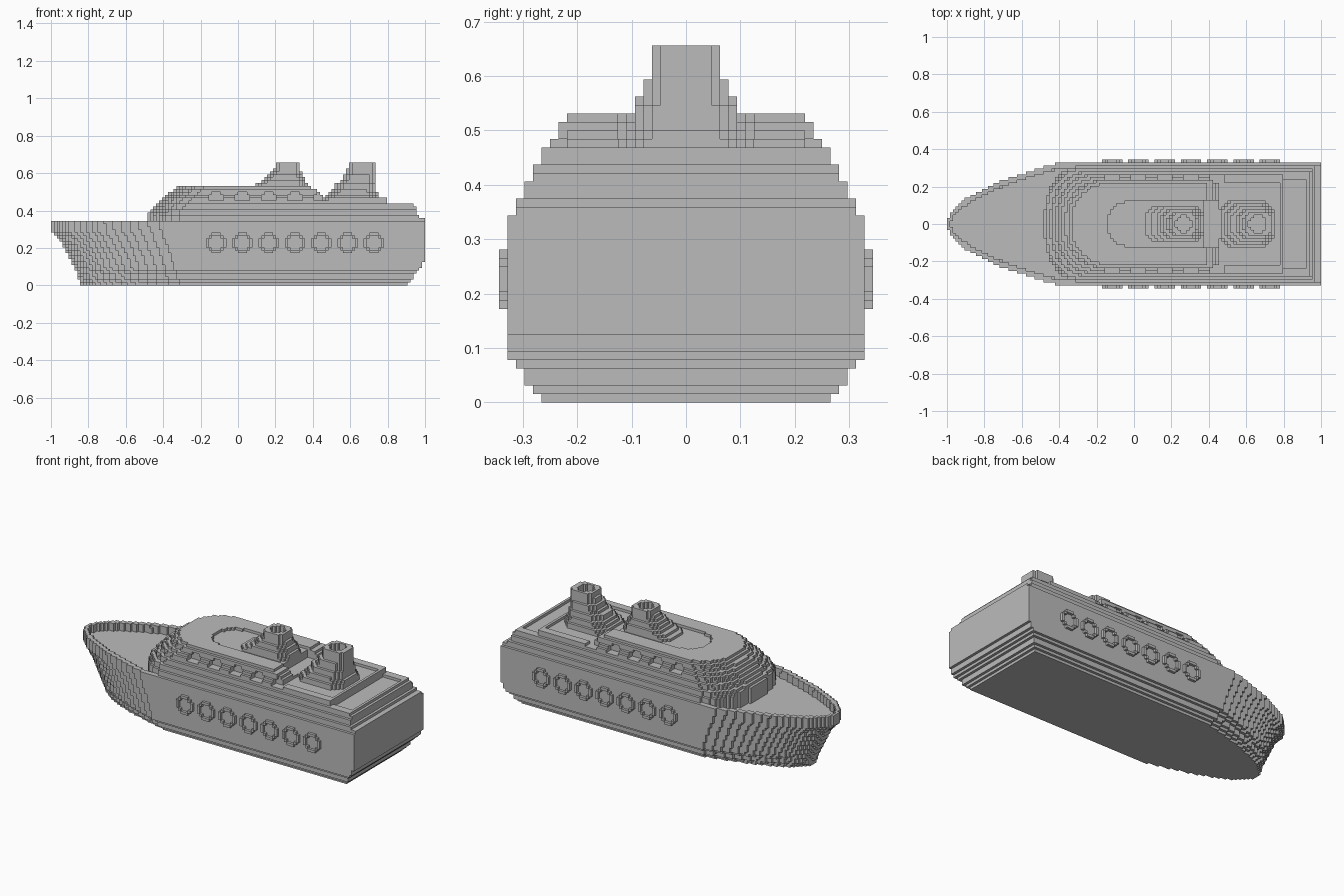
import bpy
from math import floor

cube = bpy.data.objects.get("Cube")
if cube:
    bpy.data.objects.remove(cube, do_unlink=True)

V = 1 / 64                      # block size
NX, NY, NZ = 128, 22, 42        # blocks along, to each side, upward

grey = bpy.data.materials.new("Plain grey")
grey.use_nodes = True
COLOUR = (0.5, 0.5, 0.5, 1)
grey.diffuse_color = COLOUR
grey.node_tree.nodes["Principled BSDF"].inputs["Base Color"].default_value = COLOUR

# the two axes spanning each face direction
AXES = ((1, 2), (2, 0), (0, 1))


def build(name, inside, z_range=(0, NZ)):
    """Fill every block whose centre passes the test and keep the outer skin."""
    blocks = {(i, j, k)
              for i in range(NX) for j in range(-NY, NY) for k in range(*z_range)
              if inside(-1 + (i + .5) * V, abs(j + .5) * V, k)}
    index, faces = {}, []
    for block in blocks:
        for axis in range(3):
            a, b = AXES[axis]
            for side in (0, 1):
                other = list(block)
                other[axis] += 2 * side - 1
                if tuple(other) in blocks:
                    continue
                loop = []
                for u, v in ((0, 0), (1, 0), (1, 1), (0, 1)):
                    p = list(block)
                    p[axis] += side
                    p[a] += u
                    p[b] += v
                    loop.append(index.setdefault(tuple(p), len(index)))
                faces.append(loop if side else loop[::-1])
    mesh = bpy.data.meshes.new(name)
    mesh.from_pydata([(i * V - 1, j * V, k * V) for i, j, k in index], [], faces)
    mesh.materials.append(grey)
    obj = bpy.data.objects.new(name, mesh)
    bpy.context.collection.objects.link(obj)
    return obj


# ---- hull: flared bow, chined bottom, stepped stern, sunken foredeck
HULL_HALF = (17, 18, 19, 19, 20)
HULL_STERN = (122, 123, 124, 124, 125, 126, 127, 127)


def hull_half(x, k):
    z = (k + .5) * V
    stem = -1 + .16 * max(0, 1 - z / .28) ** .65
    shoulder = -.28 - .12 * z / .34
    t = (x - stem) / (shoulder - stem)
    full = (HULL_HALF[k] if k < len(HULL_HALF) else 21) * V
    return full * min(1, t) ** .5 if t > 0 else 0


def hull(x, y, k):
    stern = HULL_STERN[k] if k < len(HULL_STERN) else NX
    if x > -1 + stern * V or y > hull_half(x, k):
        return False
    foredeck = k >= 19 and x < -.2 and y < hull_half(x - V, k) - 1.6 * V
    return not foredeck


build("hull", hull, (0, 22))

# ---- superstructure tiers: top level, half width, front x, rear x
TIERS = (
    (23, 20, -.48, 1.0), (24, 20, -.48, .97), (25, 19, -.48, .955),
    (26, 19, -.47, .955), (27, 18, -.45, .955), (28, 18, -.44, .94),
    (29, 17, -.42, .80), (30, 17, -.41, .80), (31, 16, -.39, .45),
    (32, 15, -.37, .44), (33, 15, -.35, .42), (34, 14, -.33, .39),
)
WINDOWS = [56 + 9 * n for n in range(7)]


def rounded_front(x, half, front, rear, length=.24, power=2.5):
    if not front < x < rear:
        return 0
    t = min(1, (x - front) / length)
    return half * (1 - (1 - t) ** power) ** (1 / power)


def superstructure(x, y, k):
    top, half, front, rear = next(t for t in TIERS if k < t[0])
    if y > rounded_front(x, half * V, front, rear):
        return False
    if k == 27 and .80 < x < .92 and y < .235:      # aft deck well
        return False
    if k == 29 and .45 < x < .78 and y < .225:      # funnel deck well
        return False
    if k >= 30 and x > .38 and y < .125:            # gap behind the roof
        return False
    if k == 33 and y < rounded_front(x, .122, -.14, .40, .12, 2):   # roof inset
        return False
    if 29 <= k <= 31 and y > 14 * V:                # upper window openings
        i = floor((x + 1) / V)
        if any(abs(i - c) <= (1 if k == 31 else 2) for c in WINDOWS[:5]):
            return False
    return True


build("superstructure", superstructure, (19, 34))


# ---- funnels: rings of (top level, front x, rear x, half width in blocks)
def funnel(name, base, rings, mouth):
    def inside(x, y, k):
        _, front, rear, half = next(r for r in rings if k < r[0])
        a, b = (rear - front) / 2, half * V
        dx = abs(x - (front + rear) / 2)
        if dx > a or y > b or dx + y > a + b - .5 * b:
            return False
        mx = abs(x - mouth)
        return not (k >= rings[-1][0] - 3 and mx < .045 and y < .04 and mx + y < .06)
    build(name, inside, (base, rings[-1][0]))


funnel("forward_funnel", 33, (
    (34, .06, .38, 6), (35, .09, .37, 6), (36, .12, .36, 6), (37, .14, .36, 5),
    (38, .16, .35, 5), (39, .175, .34, 4), (40, .19, .33, 4), (42, .20, .33, 4)), .265)
funnel("aft_funnel", 29, (
    (30, .45, .75, 8), (31, .465, .75, 8), (32, .48, .75, 7), (33, .50, .74, 7),
    (35, .52, .735, 6), (36, .54, .735, 5), (38, .56, .735, 5), (40, .58, .735, 4),
    (42, .59, .735, 4)), .66)


# ---- porthole rims along both sides
def porthole(x, y, k):
    if not 21 * V < y < 22 * V:
        return False
    i = floor((x + 1) / V)
    for c in WINDOWS:
        dx, dz = abs(i - c), abs(k - 14)
        if max(dx, dz) <= 3 and dx + dz <= 4:
            return max(dx, dz) == 3 or dx + dz == 4
    return False


build("porthole_rims", porthole, (11, 18))
